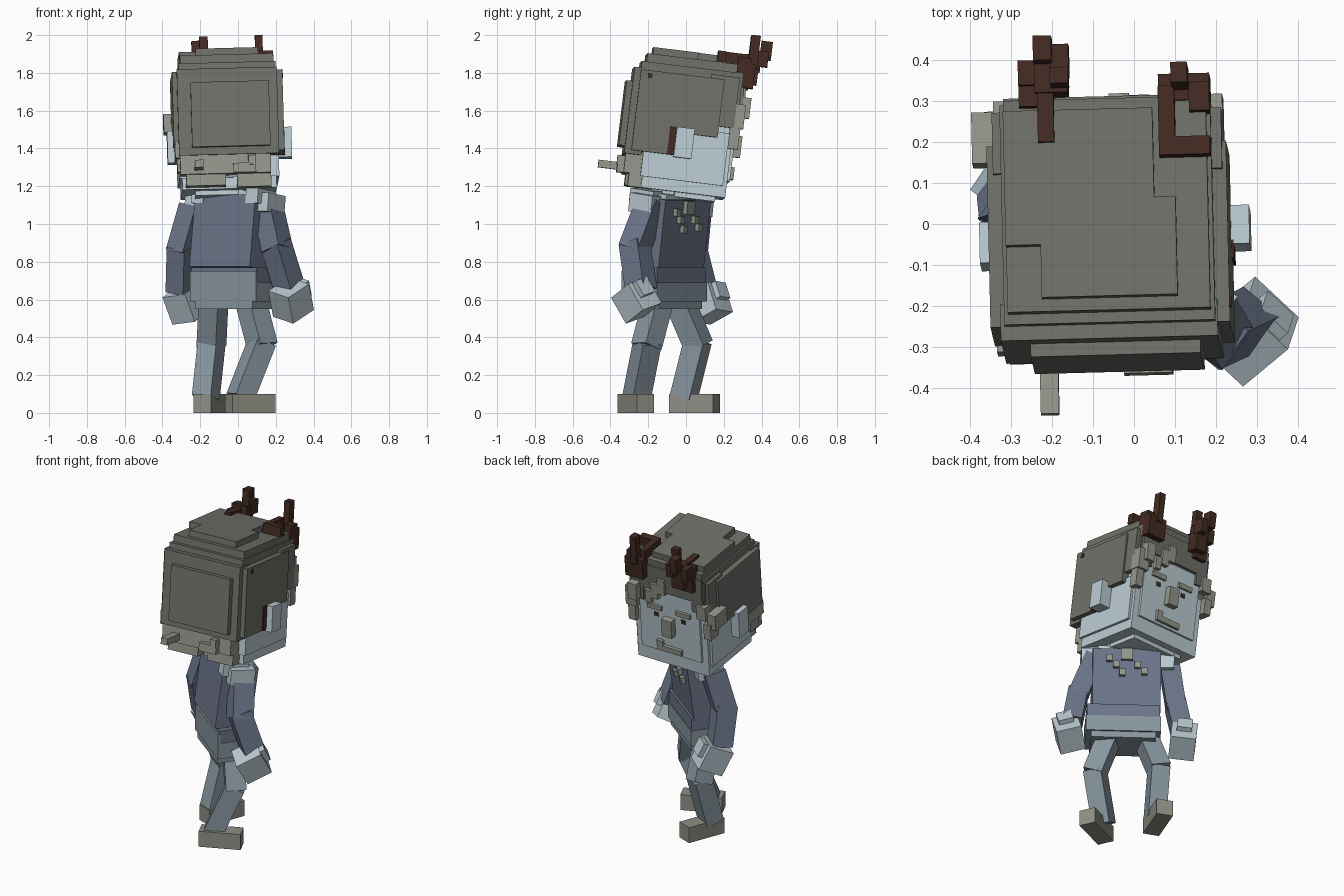
import bpy, math
from mathutils import Matrix, Vector, Euler


def mat(name, r, g, b):
    m = bpy.data.materials.new(name)
    lin = [((c / 255 + 0.055) / 1.055) ** 2.4 for c in (r, g, b)]
    m.diffuse_color = (*lin, 1)
    return m


SKIN = mat("pale_skin", 188, 204, 211)
HAIR = mat("dark_hair", 111, 113, 105)
LIGHT = mat("light_hair", 148, 151, 139)
SHIRT = mat("slate_shirt", 107, 117, 137)
PANTS = mat("grey_blue_trousers", 136, 150, 159)
SHOE = mat("shoe_grey", 142, 143, 132)
BROWN = mat("brown_horn", 67, 43, 34)


def boxes(name, m, M, specs):
    """One object made of axis-aligned boxes (x0,x1,y0,y1,z0,z1), placed by matrix M."""
    verts, faces = [], []
    for x0, x1, y0, y1, z0, z1 in specs:
        n = len(verts)
        verts += [M @ Vector((x, y, z)) for z in (z0, z1)
                  for x, y in ((x0, y0), (x1, y0), (x1, y1), (x0, y1))]
        for f in ((3, 2, 1, 0), (4, 5, 6, 7), (0, 1, 5, 4),
                  (1, 2, 6, 5), (2, 3, 7, 6), (3, 0, 4, 7)):
            faces.append([n + i for i in f])
    me = bpy.data.meshes.new(name)
    me.from_pydata(verts, [], faces)
    me.materials.append(m)
    ob = bpy.data.objects.new(name, me)
    bpy.context.collection.objects.link(ob)
    return ob


def limb(name, m, a, b, w, d, yaw, ext=0.02):
    """Box running from a to b, its width axis turned by yaw."""
    a, b = Vector(a), Vector(b)
    z = (a - b).normalized()
    t = math.radians(yaw)
    x = Vector((math.cos(t), math.sin(t), 0))
    x = (x - z * x.dot(z)).normalized()
    y = z.cross(x)
    M = Matrix.Translation((a + b) / 2) @ Matrix((x, y, z)).transposed().to_4x4()
    h = (a - b).length / 2 + ext
    return boxes(name, m, M, [(-w / 2, w / 2, -d / 2, d / 2, -h, h)])


def place(loc, rx=0, ry=0, rz=0):
    e = Euler([math.radians(v) for v in (rx, ry, rz)], 'XYZ')
    return Matrix.Translation(loc) @ e.to_matrix().to_4x4()


# ---------- head, tilted forward ----------
P = Vector((-0.06, 0, 1.55))
H = place(P, -7, -1.5, 1.5) @ Matrix.Translation(-P)

boxes("face", SKIN, H, [
    (-0.31, 0.19, -0.20, 0.25, 1.16, 1.70),
    (-0.325, 0.205, -0.21, 0.23, 1.22, 1.50),
    (-0.27, 0.15, 0.20, 0.265, 1.25, 1.66),
    (-0.24, 0.12, -0.14, 0.20, 1.135, 1.17)])
boxes("ears", SKIN, H, [
    (0.20, 0.28, -0.05, 0.045, 1.34, 1.50),
    (-0.38, -0.32, -0.08, 0.02, 1.32, 1.49)])
boxes("hair_cap", HAIR, H, [
    (-0.315, 0.20, -0.275, 0.265, 1.66, 1.825),   # crown
    (-0.305, 0.19, -0.25, 0.27, 1.80, 1.87),
    (-0.305, 0.06, -0.09, 0.24, 1.86, 1.908),     # top plates
    (-0.22, 0.112, -0.22, 0.02, 1.86, 1.908),
    (-0.35, 0.235, -0.275, 0.17, 1.47, 1.78),     # side slabs
    (-0.335, 0.225, 0.10, 0.25, 1.53, 1.80),
    (-0.30, 0.235, -0.275, -0.07, 1.35, 1.50),
    (-0.35, -0.28, -0.275, -0.07, 1.40, 1.50),
    (-0.325, 0.205, -0.31, -0.22, 1.33, 1.79),    # back slabs
    (-0.255, 0.16, -0.342, -0.29, 1.37, 1.715),
    (-0.305, 0.19, 0.23, 0.28, 1.67, 1.83),       # fringe
    (-0.305, -0.23, 0.23, 0.28, 1.60, 1.70),
    (0.11, 0.19, 0.23, 0.28, 1.58, 1.70)])
boxes("nape_hair", LIGHT, H, [
    (-0.32, 0.16, -0.30, -0.19, 1.23, 1.34),
    (-0.29, -0.08, -0.28, -0.17, 1.17, 1.26),
    (-0.02, 0.16, -0.27, -0.17, 1.16, 1.26),
    (-0.245, -0.20, -0.43, -0.28, 1.25, 1.29),
    (-0.04, 0.08, -0.335, -0.28, 1.23, 1.28),
    (0.04, 0.08, -0.34, -0.28, 1.27, 1.32),
    (-0.345, -0.29, -0.29, -0.10, 1.32, 1.41),
    (-0.335, -0.29, -0.25, -0.16, 1.25, 1.33)])
boxes("front_locks", LIGHT, H, [
    (0.15, 0.225, 0.23, 0.30, 1.53, 1.66),
    (0.17, 0.22, 0.23, 0.285, 1.42, 1.54),
    (0.13, 0.19, 0.26, 0.325, 1.59, 1.70),
    (0.00, 0.05, 0.26, 0.295, 1.62, 1.72),
    (0.05, 0.09, 0.26, 0.29, 1.58, 1.66),
    (-0.05, 0.00, 0.26, 0.295, 1.66, 1.76),
    (-0.39, -0.33, 0.15, 0.275, 1.51, 1.61),
    (-0.36, -0.31, 0.20, 0.285, 1.44, 1.54),
    (-0.335, -0.27, 0.23, 0.295, 1.57, 1.66)])
boxes("nose", LIGHT, H, [(-0.095, -0.025, 0.25, 0.307, 1.385, 1.50)])
boxes("mouth", LIGHT, H, [
    (-0.14, 0.03, 0.25, 0.285, 1.265, 1.30),
    (-0.01, 0.03, 0.25, 0.285, 1.30, 1.33)])
boxes("eyebrows", LIGHT, H, [
    (-0.21, -0.11, 0.25, 0.28, 1.535, 1.565),
    (-0.01, 0.09, 0.25, 0.28, 1.535, 1.565)])
boxes("eyes", BROWN, H, [
    (-0.17, -0.14, 0.26, 0.27, 1.485, 1.51),
    (0.02, 0.05, 0.26, 0.27, 1.485, 1.51)])
boxes("side_strand", BROWN, H, [
    (0.20, 0.241, -0.085, -0.04, 1.35, 1.50),
    (0.22, 0.239, -0.235, -0.212, 1.74, 1.765)])

# ---------- horns ----------
boxes("right_horn", BROWN, H, [
    (0.075, 0.20, 0.12, 0.165, 1.87, 1.93),
    (0.075, 0.115, 0.15, 0.29, 1.85, 1.93),
    (0.15, 0.20, 0.23, 0.30, 1.79, 1.91),
    (0.075, 0.20, 0.26, 0.325, 1.75, 1.88),
    (0.11, 0.15, 0.285, 0.335, 1.85, 2.035)])
boxes("left_horn", BROWN, H, [
    (-0.22, -0.18, 0.16, 0.30, 1.86, 1.925),
    (-0.265, -0.18, 0.25, 0.31, 1.75, 1.91),
    (-0.225, -0.145, 0.28, 0.35, 1.78, 1.94),
    (-0.265, -0.22, 0.30, 0.36, 1.85, 1.935),
    (-0.225, -0.18, 0.35, 0.41, 1.92, 2.02),
    (-0.185, -0.14, 0.32, 0.395, 1.88, 1.965),
    (-0.185, -0.14, 0.29, 0.33, 1.94, 2.035)])

# ---------- torso, turned away from the head ----------
YAW = -37
T = place((-0.032, -0.115, 0.76)) @ place((0, 0, 0), -7.5, 0, YAW)
boxes("shirt", SHIRT, T, [(-0.20, 0.20, -0.11, 0.11, 0.0, 0.385)])
B = place((-0.01, -0.117, 0), 0, 0, YAW)
boxes("shirt_waist", SHIRT, B, [(-0.215, 0.215, -0.105, 0.115, 0.69, 0.77)])
boxes("hips", PANTS, B, [
    (-0.22, 0.22, -0.115, 0.12, 0.59, 0.69),
    (-0.22, 0.22, -0.115, -0.10, 0.68, 0.75),
    (-0.19, 0.19, -0.11, 0.11, 0.55, 0.60)])
boxes("neck", SKIN, T, [
    (-0.10, 0.10, -0.09, 0.09, 0.35, 0.45),
    (-0.17, 0.17, -0.09, 0.09, 0.36, 0.41)])
boxes("shoulders", SKIN, T, [
    (0.19, 0.265, -0.08, 0.07, 0.30, 0.40),
    (0.14, 0.22, -0.115, 0.04, 0.34, 0.42),
    (-0.28, -0.19, -0.09, 0.07, 0.29, 0.40),
    (-0.22, -0.14, -0.115, 0.04, 0.34, 0.42)])
boxes("collar_beads", LIGHT, T, [
    (-0.035, 0.035, 0.10, 0.135, 0.31, 0.38),
    (-0.08, -0.045, 0.10, 0.135, 0.26, 0.30),
    (0.045, 0.08, 0.10, 0.135, 0.26, 0.30),
    (-0.12, -0.085, 0.10, 0.135, 0.22, 0.26),
    (0.085, 0.12, 0.10, 0.135, 0.30, 0.34),
    (0.01, 0.045, 0.10, 0.135, 0.21, 0.25)])

# ---------- arms ----------
ARMS = {
    "right": ((0.155, -0.185, 1.10), (0.205, -0.27, 0.88), (0.27, -0.24, 0.67)),
    "left": ((-0.235, 0.05, 1.07), (-0.295, 0.03, 0.86), (-0.30, 0.08, 0.66))}
for side, (s, e, w) in ARMS.items():
    limb(side + "_upper_sleeve", SHIRT, s, e, 0.115, 0.13, YAW)
    limb(side + "_lower_sleeve", SHIRT, e, w, 0.115, 0.125, YAW)

for name, M in (("right_hand", place((0.28, -0.265, 0.60), 28, 14, YAW - 6)),
                ("left_hand", place((-0.275, 0.12, 0.585), 25, -6, YAW))):
    boxes(name, SKIN, M, [(-0.075, 0.075, -0.08, 0.08, -0.085, 0.075),
                          (-0.045, 0.045, 0.06, 0.11, -0.02, 0.07)])

# ---------- legs and shoes ----------
LEGS = {
    "right": ((0.07, -0.15, 0.58), (0.125, -0.205, 0.37), (0.015, -0.26, 0.09), -62),
    "left": ((-0.13, -0.03, 0.58), (-0.14, 0.06, 0.37), (-0.17, -0.01, 0.09), -25)}
for side, (hip, knee, ankle, yaw) in LEGS.items():
    limb(side + "_thigh", PANTS, hip, knee, 0.115, 0.12, (yaw + YAW) / 2)
    limb(side + "_shin", PANTS, knee, ankle, 0.11, 0.115, yaw, 0.01)
for name, M in (("right_shoe", place((0.065, -0.265, 0), 0, 0, -66)),
                ("left_shoe", place((-0.145, 0.045, 0), 0, 0, -21))):
    boxes(name, SHOE, M, [(-0.05, 0.05, -0.125, 0.125, 0, 0.10)])
